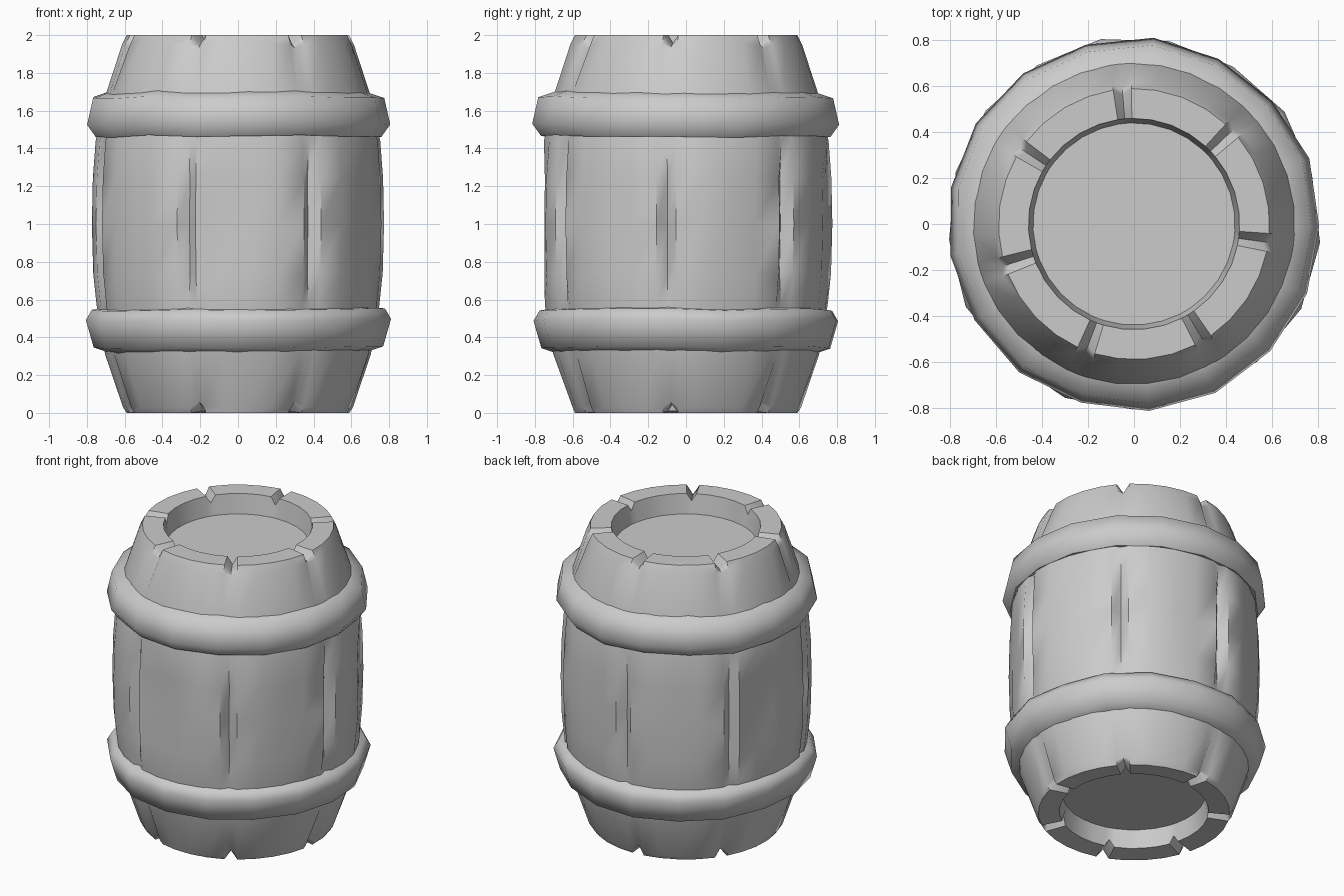
import bpy, bmesh, math, random

if "Cube" in bpy.data.objects:
    bpy.data.objects.remove(bpy.data.objects["Cube"])

random.seed(4)
STAVES = 7
START = math.radians(95)
FRACS = (0.0, 0.075, 0.28, 0.5, 0.72, 0.925)   # columns across one stave


def make_object(name, bm, angle):
    bmesh.ops.recalc_face_normals(bm, faces=bm.faces)
    mesh = bpy.data.meshes.new(name)
    bm.to_mesh(mesh)
    bm.free()
    ob = bpy.data.objects.new(name, mesh)
    bpy.context.collection.objects.link(ob)
    bpy.ops.object.select_all(action='DESELECT')
    ob.select_set(True)
    bpy.context.view_layer.objects.active = ob
    bpy.ops.object.shade_smooth_by_angle(angle=math.radians(angle))
    return ob


def bridge(bm, rings, closed=False):
    pairs = list(zip(rings, rings[1:]))
    if closed:
        pairs.append((rings[-1], rings[0]))
    for a, b in pairs:
        n = len(a)
        for i in range(n):
            bm.faces.new((a[i], a[(i + 1) % n], b[(i + 1) % n], b[i]))


# Barrel body: radius, height, groove depth between staves, notch lift, gouge depth
PROFILE = [
    (0.44, 0.13, 0.00, 0.00, 0.0), (0.46, 0.01, 0.00, 0.05, 0.0),
    (0.59, 0.00, 0.025, 0.05, 0.0), (0.61, 0.03, 0.025, 0.03, 0.015),
    (0.705, 0.31, 0.005, 0.00, 0.0), (0.73, 0.45, 0.01, 0.00, 0.0),
    (0.75, 0.57, 0.02, 0.00, 0.0), (0.768, 0.74, 0.05, 0.00, 0.03),
    (0.775, 1.00, 0.05, 0.00, 0.045), (0.77, 1.24, 0.05, 0.00, 0.04),
    (0.755, 1.44, 0.02, 0.00, 0.0), (0.73, 1.55, 0.01, 0.00, 0.0),
    (0.70, 1.69, 0.00, 0.00, 0.0), (0.615, 1.95, 0.02, -0.02, 0.0),
    (0.59, 2.00, 0.025, -0.055, 0.0), (0.46, 2.00, 0.00, -0.05, 0.0),
    (0.44, 1.87, 0.00, 0.00, 0.0)]

columns = []
for s in range(STAVES):
    for k, f in enumerate(FRACS):
        gouge = random.choice((0, 0, 0.5, 1)) if 1 < k < 5 else 0
        columns.append((START + (s + f) * math.tau / STAVES, k == 0, gouge))

bm = bmesh.new()
rings = []
for r, z, groove, lift, gouge in PROFILE:
    ring = []
    for a, seam, g in columns:
        rr = r - (groove if seam else gouge * g)
        ring.append(bm.verts.new((rr * math.cos(a), rr * math.sin(a),
                                  z + (lift if seam else 0))))
    rings.append(ring)
bridge(bm, rings)
bm.faces.new(rings[0])      # recessed bottom
bm.faces.new(rings[-1])     # recessed lid
make_object("barrel_body", bm, 48)


# Hoops: chunky, slightly uneven rings
def hoop(name, section, sides, offset):
    bm = bmesh.new()
    jit = [(random.uniform(-0.008, 0.006), random.uniform(-0.008, 0.008))
           for _ in range(sides)]
    rings = []
    for r, z in section:
        ring = []
        for i, (jr, jz) in enumerate(jit):
            a = math.radians(offset) + i * math.tau / sides
            ring.append(bm.verts.new(((r + jr) * math.cos(a),
                                      (r + jr) * math.sin(a), z + jz)))
        rings.append(ring)
    bridge(bm, rings, closed=True)
    return make_object(name, bm, 60)


hoop("upper_hoop", [(0.68, 1.475), (0.765, 1.465), (0.812, 1.53),
                    (0.78, 1.67), (0.69, 1.70)], 17, 84)
hoop("lower_hoop", [(0.68, 0.315), (0.77, 0.345), (0.812, 0.49),
                    (0.78, 0.545), (0.68, 0.56)], 17, 79)
